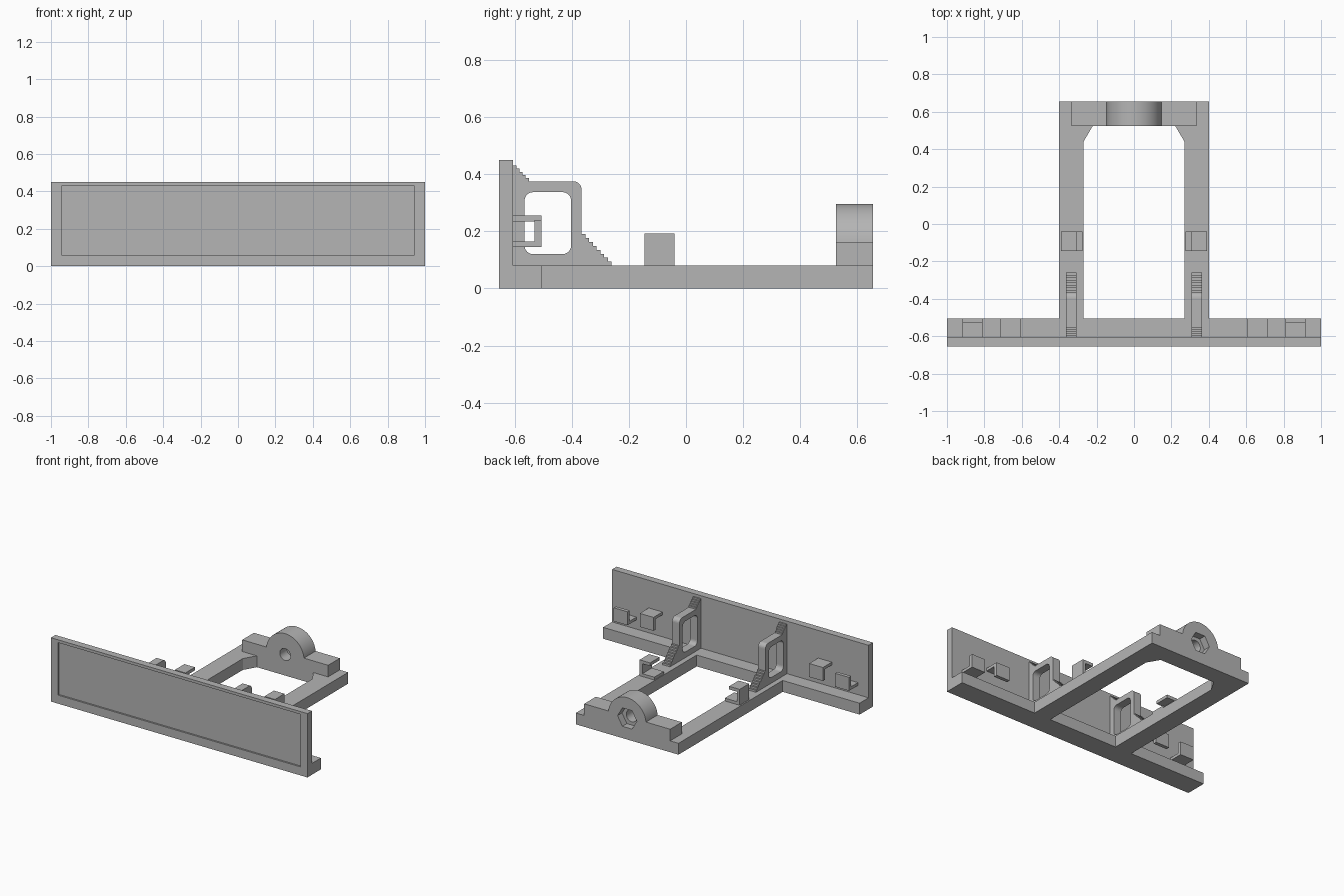
import bpy, bmesh
from math import cos, sin, pi, radians

if "Cube" in bpy.data.objects:
    bpy.data.objects.remove(bpy.data.objects["Cube"])

GREY = (0.46, 0.46, 0.46, 1)
grey = bpy.data.materials.new("plain_grey")
grey.use_nodes = True
grey.diffuse_color = GREY
grey.node_tree.nodes["Principled BSDF"].inputs["Base Color"].default_value = GREY


def prism(name, outline, axis, lo, hi, mirrored=False):
    """Extrude a 2D outline along an axis; outline uses the other two axes in order."""
    place = {"x": lambda a, b, t: (t, a, b),
             "y": lambda a, b, t: (a, t, b),
             "z": lambda a, b, t: (a, b, t)}[axis]
    bm = bmesh.new()
    near = bm.faces.new([bm.verts.new(place(a, b, lo)) for a, b in outline])
    ext = bmesh.ops.extrude_face_region(bm, geom=[near])
    top = [v for v in ext["geom"] if isinstance(v, bmesh.types.BMVert)]
    shift = [c * (hi - lo) for c in place(0, 0, 1)]
    bmesh.ops.translate(bm, verts=top, vec=shift)
    bmesh.ops.recalc_face_normals(bm, faces=bm.faces)
    mesh = bpy.data.meshes.new(name)
    bm.to_mesh(mesh)
    bm.free()
    mesh.materials.append(grey)
    ob = bpy.data.objects.new(name, mesh)
    bpy.context.collection.objects.link(ob)
    if mirrored:
        ob.modifiers.new("mirror", "MIRROR")
    return ob


def rect(a0, a1, b0, b1):
    return [(a0, b0), (a1, b0), (a1, b1), (a0, b1)]


def box(name, x, y, z, mirrored=False):
    return prism(name, rect(*x, *y), "z", *z, mirrored)


def arc(ca, cb, r, start, end, n):
    return [(ca + r * cos(radians(start + (end - start) * i / n)),
             cb + r * sin(radians(start + (end - start) * i / n))) for i in range(n + 1)]


def rounded(a0, a1, b0, b1, r):
    return (arc(a1 - r, b1 - r, r, 0, 90, 6) + arc(a0 + r, b1 - r, r, 90, 180, 6)
            + arc(a0 + r, b0 + r, r, 180, 270, 6) + arc(a1 - r, b0 + r, r, 270, 360, 6))


def ngon(ca, cb, r, n):
    return [(ca + r * cos(2 * pi * i / n), cb + r * sin(2 * pi * i / n)) for i in range(n)]


def stairs(a0, b0, a1, b1, n):
    """Descending steps from (a0, b0) to (a1, b1)."""
    pts = []
    for i in range(n):
        a, a_next = (a0 + (a1 - a0) * k / n for k in (i, i + 1))
        b = b0 + (b1 - b0) * i / n
        pts += [(a, b), (a_next, b)]
    return pts + [(a1, b1)]


def cut(ob, cutter):
    mod = ob.modifiers.new("cut", "BOOLEAN")
    mod.object = cutter
    mod.solver = "EXACT"
    cutter.hide_render = True
    bpy.context.view_layer.objects.active = ob
    # cut before any mirroring
    bpy.ops.object.modifier_move_to_index(modifier="cut", index=0)
    bpy.ops.object.modifier_apply(modifier="cut")
    bpy.data.objects.remove(cutter)


FRONT, PLATE, STRIP, BACK = -0.655, -0.605, -0.505, 0.655
FLOOR, REAR = 0.08, 0.525

# Front panel with a shallow recess on its face
panel = box("front_panel", (-1, 1), (FRONT, PLATE), (0, 0.45))
cut(panel, box("panel_recess", (-0.945, 0.945), (FRONT - 0.1, FRONT + 0.012), (0.06, 0.43)))

# Flat base: front strip, two rails and rear bar around a chamfered opening
half = [(0.4, BACK), (0.4, STRIP), (1, STRIP), (1, PLATE)]
base = prism("base_frame", half + [(-x, y) for x, y in reversed(half)], "z", 0, FLOOR)
hole = [(0.27, STRIP), (0.27, 0.44), (0.22, REAR)]
cut(base, prism("base_opening", hole + [(-x, y) for x, y in reversed(hole)], "z", -0.1, 0.2))

# Rear bearing block with round top, bolt hole and hexagonal nut pocket
AXIS = 0.148
LEDGE = 0.162
block_outline = ([(-0.335, FLOOR), (0.335, FLOOR), (0.335, LEDGE)]
                 + arc(0, AXIS, 0.147, 5.5, 174.5, 40) + [(-0.335, LEDGE)])
block = prism("rear_block", block_outline, "y", REAR, BACK)
cut(block, prism("bolt_hole", ngon(0, AXIS, 0.042, 32), "y", REAR - 0.1, BACK + 0.1))
cut(block, prism("nut_pocket", ngon(0, AXIS, 0.075, 6), "y", BACK - 0.05, BACK + 0.1))
bpy.ops.object.select_all(action="DESELECT")
block.select_set(True)
bpy.context.view_layer.objects.active = block
bpy.ops.object.shade_smooth_by_angle(angle=radians(25))

# Stepped gussets with a rounded window
gusset_outline = ([(PLATE, FLOOR)] + stairs(PLATE, 0.43, -0.55, 0.375, 5)
                  + arc(-0.395, 0.345, 0.03, 90, 0, 6)
                  + stairs(-0.365, 0.19, -0.26, FLOOR, 8))
gusset = prism("gusset", gusset_outline, "x", 0.307, 0.364, True)
cut(gusset, prism("gusset_window", rounded(-0.565, -0.402, 0.12, 0.337, 0.03), "x", 0.2, 0.5))

# C-shaped cable clips on the rails, open towards the middle
clip_outline = [(0.275, FLOOR), (0.39, FLOOR), (0.39, 0.192), (0.308, 0.192),
                (0.308, 0.17), (0.368, 0.17), (0.368, 0.1), (0.275, 0.1)]
prism("rail_clip", clip_outline, "y", -0.145, -0.04, True)

# Hooks on the back of the panel: outer pair opens upward, inner pair downward
LIP = STRIP - 0.025
up_hook = [(PLATE, 0.145), (STRIP, 0.145), (STRIP, 0.24), (LIP, 0.24),
           (LIP, 0.165), (PLATE, 0.165)]
down_hook = [(y, 0.4 - z) for y, z in up_hook]
prism("outer_hook", up_hook, "x", 0.81, 0.917, True)
prism("inner_hook", down_hook, "x", 0.607, 0.714, True)
